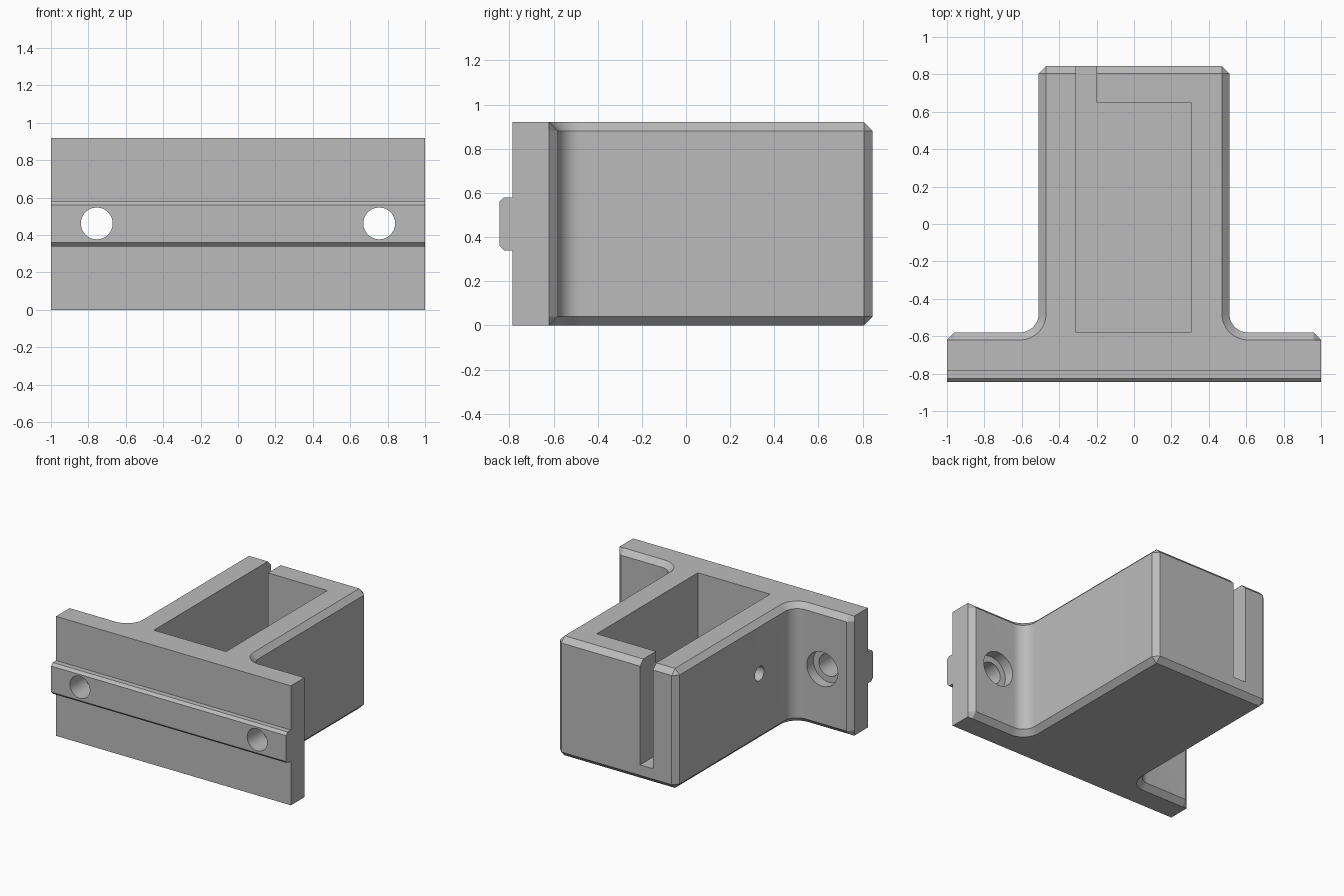
import bpy
import bmesh
import math
from mathutils import Matrix, Vector

if "Cube" in bpy.data.objects:
    bpy.data.objects.remove(bpy.data.objects["Cube"])

HEIGHT, BEVEL = 0.92, 0.04
PLATE_FRONT, PLATE_BACK = -0.785, -0.58
BODY_HALF, BODY_BACK = 0.51, 0.845
FILLET = 0.10
FLOOR = 0.12
HOLE_Z = 0.462

grey = bpy.data.materials.new("machined grey")
grey.use_nodes = True
colour = (0.5, 0.5, 0.5, 1)
grey.diffuse_color = colour
grey.node_tree.nodes["Principled BSDF"].inputs["Base Color"].default_value = colour


def finish(name, bm):
    bmesh.ops.remove_doubles(bm, verts=bm.verts, dist=1e-5)
    bmesh.ops.recalc_face_normals(bm, faces=bm.faces)
    mesh = bpy.data.meshes.new(name)
    bm.to_mesh(mesh)
    bm.free()
    mesh.materials.append(grey)
    obj = bpy.data.objects.new(name, mesh)
    bpy.context.collection.objects.link(obj)
    return obj


def loft(name, loops):
    """Solid through matching closed loops, capped at both ends."""
    bm = bmesh.new()
    rings = [[bm.verts.new(p) for p in loop] for loop in loops]
    for low, high in zip(rings, rings[1:]):
        for i in range(len(low)):
            j = (i + 1) % len(low)
            bm.faces.new((low[i], low[j], high[j], high[i]))
    bm.faces.new(rings[0])
    bm.faces.new(rings[-1])
    return finish(name, bm)


def cylinder(name, centre, axis, radius, length):
    bm = bmesh.new()
    turn = Vector((0, 0, 1)).rotation_difference(Vector(axis)).to_matrix().to_4x4()
    bmesh.ops.create_cone(bm, cap_ends=True, segments=48, radius1=radius, radius2=radius,
                          depth=length, matrix=Matrix.Translation(centre) @ turn)
    return finish(name, bm)


def cut(obj, cutters):
    bpy.context.view_layer.objects.active = obj
    for cutter in cutters:
        mod = obj.modifiers.new("cut", "BOOLEAN")
        mod.operation, mod.solver, mod.object = "DIFFERENCE", "EXACT", cutter
        bpy.ops.object.modifier_apply(modifier=mod.name)


# Right half of the T outline: each entry is (outer point, point inset by the bevel)
ledge, wall = PLATE_BACK - BEVEL, BODY_HALF - BEVEL
half = [((1, PLATE_FRONT), (1, PLATE_FRONT)),
        ((1, ledge), (1, ledge)),
        ((1 - BEVEL, PLATE_BACK), (1 - BEVEL, ledge))]
cx, cy = BODY_HALF + FILLET, PLATE_BACK + FILLET
for k in range(13):
    a = -math.pi / 2 - k * math.pi / 24
    c, s = math.cos(a), math.sin(a)
    half.append(((cx + FILLET * c, cy + FILLET * s),
                 (cx + (FILLET + BEVEL) * c, cy + (FILLET + BEVEL) * s)))
half += [((BODY_HALF, BODY_BACK - BEVEL), (wall, BODY_BACK - BEVEL)),
         ((wall, BODY_BACK), (wall, BODY_BACK - BEVEL))]
outline = half + [((-a[0], a[1]), (-b[0], b[1])) for a, b in reversed(half)]


def ring(inset, z):
    return [(*pair[inset], z) for pair in outline]


body = loft("bracket_body", [ring(1, 0), ring(0, BEVEL),
                             ring(0, HEIGHT - BEVEL), ring(1, HEIGHT)])

# Locating rail across the front of the plate
rail_profile = [(PLATE_FRONT, 0.34), (-0.825, 0.34), (-0.845, 0.36),
                (-0.845, 0.56), (-0.825, 0.58), (PLATE_FRONT, 0.58)]
rail = loft("front_rail", [[(x, y, z) for y, z in rail_profile] for x in (-1, 1)])

# Open pocket with a slot leading out through the back wall
pocket_plan = [(-0.31, PLATE_BACK), (0.305, PLATE_BACK), (0.305, 0.65),
               (-0.2, 0.65), (-0.2, 1), (-0.31, 1)]
pocket = loft("pocket_cutter", [[(x, y, z) for x, y in pocket_plan] for z in (FLOOR, 1.2)])

# Counterbored screw holes and a small side hole
bolts, bores = [], []
for side in (-1, 1):
    x = side * 0.755
    bolts.append(cylinder("bolt_cutter", (x, -0.7, HOLE_Z), (0, 1, 0), 0.085, 0.6))
    bores.append(cylinder("counterbore_cutter", (x, PLATE_BACK + 0.02, HOLE_Z),
                          (0, 1, 0), 0.132, 0.2))
side_hole = cylinder("side_hole_cutter", (-0.45, -0.165, 0.52), (1, 0, 0), 0.055, 0.5)

cut(body, [pocket, side_hole] + bores + bolts)
cut(rail, bolts)

for cutter in [pocket, side_hole] + bolts + bores:
    bpy.data.objects.remove(cutter)

# Smooth the fillets and holes, keep the edges crisp
for obj in (body, rail):
    bpy.ops.object.select_all(action="DESELECT")
    obj.select_set(True)
    bpy.context.view_layer.objects.active = obj
    bpy.ops.object.shade_smooth_by_angle(angle=math.radians(25))
